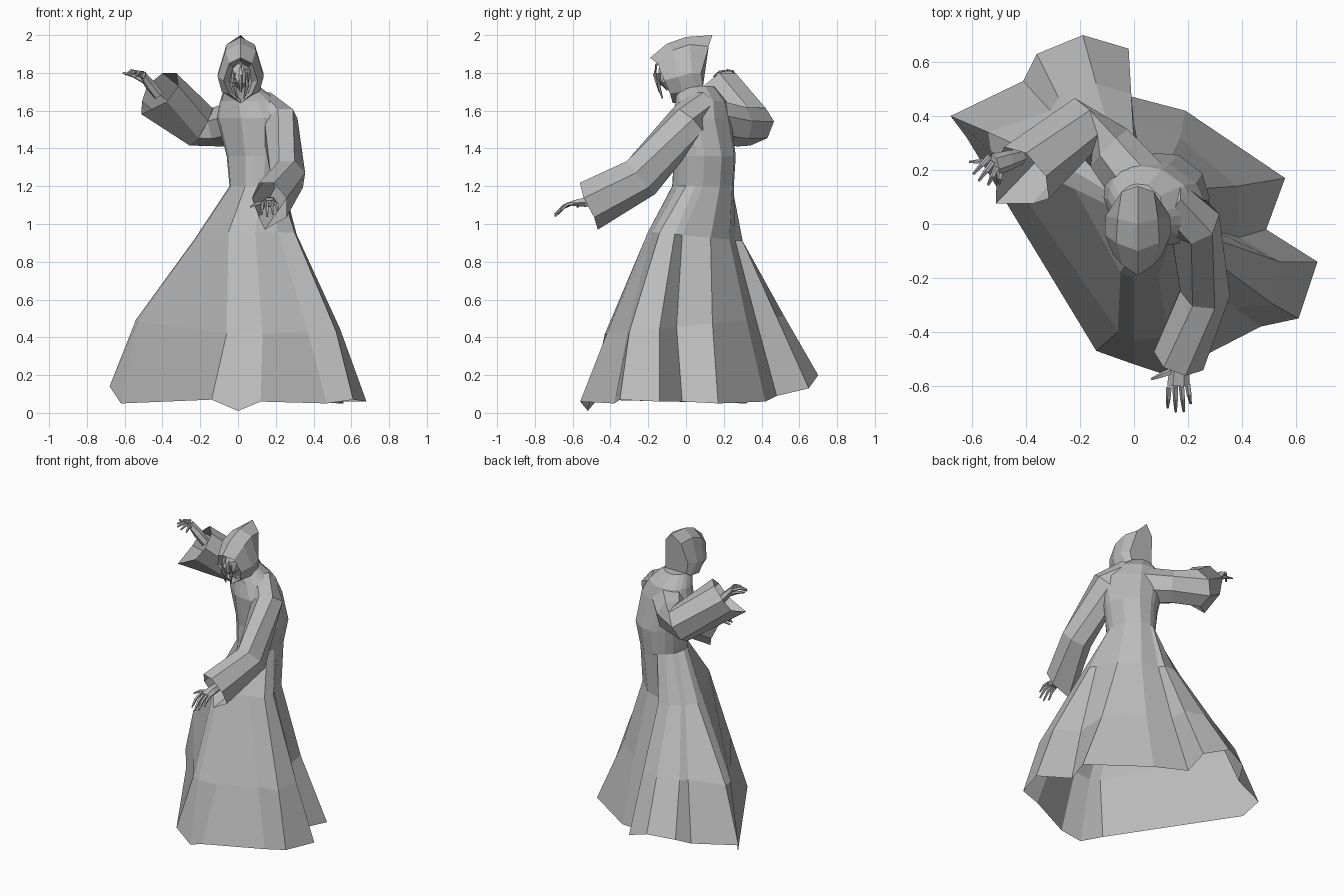
import bpy, bmesh, math
from mathutils import Vector

if "Cube" in bpy.data.objects:
    bpy.data.objects.remove(bpy.data.objects["Cube"], do_unlink=True)

CLOTH = bpy.data.materials.new("grey_cloth")
CLOTH.use_nodes = True
GREY = (0.5, 0.5, 0.5, 1)
CLOTH.diffuse_color = GREY
CLOTH.node_tree.nodes["Principled BSDF"].inputs["Base Color"].default_value = GREY


def finish(name, bm):
    bmesh.ops.recalc_face_normals(bm, faces=bm.faces[:])
    mesh = bpy.data.meshes.new(name)
    bm.to_mesh(mesh)
    bm.free()
    mesh.materials.append(CLOTH)
    obj = bpy.data.objects.new(name, mesh)
    bpy.context.collection.objects.link(obj)
    return obj


def loft(name, rings, cap_start=False, cap_end=False):
    """Skin a row of closed rings that share one point count."""
    bm = bmesh.new()
    rows = [[bm.verts.new(p) for p in ring] for ring in rings]
    for low, high in zip(rows, rows[1:]):
        count = len(low)
        for i in range(count):
            j = (i + 1) % count
            bm.faces.new((low[i], low[j], high[j], high[i]))
    if cap_start:
        bm.faces.new(rows[0])
    if cap_end:
        bm.faces.new(rows[-1])
    return finish(name, bm)


def section(centre, axis, width, height, sides, turn=0.0):
    """Polygon ring across an axis, with its height direction nearest to up."""
    axis = Vector(axis).normalized()
    across = axis.cross(Vector((0, 0, 1))).normalized()
    up = across.cross(axis)
    ring = []
    for i in range(sides):
        a = math.tau * (i + turn) / sides
        ring.append(Vector(centre) + across * width * math.cos(a) + up * height * math.sin(a))
    return ring


def tube(name, path, sizes, sides, cap_start=True, cap_end=True, turn=0.0):
    points = [Vector(p) for p in path]
    rings = []
    for i, p in enumerate(points):
        before, after = points[max(i - 1, 0)], points[min(i + 1, len(points) - 1)]
        rings.append(section(p, after - before, *sizes[i], sides, turn))
    return loft(name, rings, cap_start, cap_end)


# Robe: pleated skirt outlines, counter-clockwise from the front tip
hem = [(0, -.52, .01), (.12, -.56, .06), (.47, -.38, .05), (.61, -.35, .07),
       (.68, -.14, .06), (.49, -.02, .06), (.56, .17, .05), (.19, .42, .06),
       (-.04, .48, .09), (-.02, .65, .13), (-.19, .7, .2), (-.36, .63, .18),
       (-.41, .53, .13), (-.68, .4, .14), (-.62, .32, .05), (-.14, -.47, .07)]
knee = [(0, -.43), (.13, -.42), (.37, -.31), (.52, -.3), (.54, -.14), (.39, -.05),
        (.38, .14), (.17, .32), (0, .37), (-.01, .48), (-.14, .52), (-.28, .47),
        (-.31, .42), (-.54, .34), (-.53, .27), (-.06, -.4)]
hip = [(0, -.2), (.09, -.2), (.21, -.18), (.3, -.14), (.31, -.06), (.29, -.02),
       (.24, .13), (.13, .23), (.02, .26), (0, .3), (-.08, .3), (-.15, .27),
       (-.17, .25), (-.23, .2), (-.22, .13), (-.05, -.18)]
rings = [hem, [(x, y, .46 + .1 * y) for x, y in knee], [(x, y, .94 - .1 * y) for x, y in hip]]

# Torso: ovals that keep the bearing of every pleat (x, y, z, half widths, yaw)
torso = [(.1, .09, 1.2, .145, .165, 0), (.11, .1, 1.36, .17, .165, -.2),
         (.08, .08, 1.56, .2, .15, -.4), (.06, .08, 1.65, .16, .13, -.4),
         (.02, .05, 1.73, .09, .1, 0)]
for cx, cy, z, rx, ry, yaw in torso:
    ring = []
    for i, (x, y) in enumerate(hip):
        even = math.tau * i / len(hip) - math.pi / 2
        bearing = math.atan2(y - .07, x - .08)
        bearing += math.tau * round((even - bearing) / math.tau)
        a = (even + bearing) / 2 - yaw
        u, v = rx * math.cos(a), ry * math.sin(a)
        ring.append((cx + u * math.cos(yaw) - v * math.sin(yaw),
                     cy + u * math.sin(yaw) + v * math.cos(yaw), z))
    rings.append(ring)
loft("robe", rings, cap_end=True)

# Sleeves: faceted, flaring to a cuff that hangs open
lowered = tube("left_sleeve",
               [(.11, .08, 1.63), (.22, .01, 1.54), (.265, -.24, 1.25), (.17, -.495, 1.11)],
               [(.1, .09), (.1, .11), (.095, .12), (.1, .135)], 7, cap_end=False, turn=.25)
raised = tube("right_sleeve",
              [(.04, .12, 1.55), (-.09, .28, 1.52), (-.2, .36, 1.52), (-.41, .18, 1.71)],
              [(.12, .12), (.1, .11), (.11, .12), (.13, .12)], 7, cap_end=False, turn=.25)
for sleeve, droop in ((lowered, (-.05, -.03, -.02)), (raised, (-.05, -.06, -.03))):
    lowest = min(sleeve.data.vertices[-7:], key=lambda v: v.co.z)
    lowest.co += Vector(droop)


# Hands: a palm, four curled fingers and a thumb
def hand(side, wrist, knuckles, spread, tips, thumb):
    wrist, knuckles, spread = Vector(wrist), Vector(knuckles), Vector(spread)
    tube(side + "_palm", [wrist, wrist.lerp(knuckles, .5), knuckles],
         [(.03, .028), (.037, .028), (.042, .016)], 6)
    for i, tip in enumerate(tips):
        root = knuckles + spread * (i - 1.5)
        bend = root.lerp(Vector(tip), .5) + Vector((0, 0, .014))
        tube(f"{side}_finger_{i}", [root, bend, tip], [(.011, .011), (.01, .01), (.005, .005)], 5)
    base = wrist.lerp(knuckles, .5)
    bend = base.lerp(Vector(thumb), .6) + Vector((0, 0, .01))
    tube(side + "_thumb", [base, bend, thumb], [(.014, .014), (.011, .011), (.005, .005)], 5)


hand("left", (.17, -.47, 1.12), (.165, -.6, 1.11), (.023, .004, 0),
     [(.125, -.68, 1.05), (.155, -.695, 1.04), (.185, -.695, 1.05), (.21, -.665, 1.07)],
     (.065, -.575, 1.09))
hand("right", (-.42, .25, 1.68), (-.515, .22, 1.8), (.013, -.02, -.002),
     [(-.595, .185, 1.79), (-.575, .16, 1.785), (-.54, .145, 1.78), (-.5, .15, 1.77)],
     (-.61, .23, 1.8))

# Hood: half outlines from the face opening back to the raised peak, mirrored
half_rings = [
    [(0, -.12, 1.86), (.04, -.1, 1.83), (.06, -.07, 1.75), (.04, -.05, 1.69), (0, -.04, 1.66)],
    [(0, -.19, 1.88), (.06, -.15, 1.85), (.09, -.115, 1.76), (.06, -.085, 1.69), (0, -.07, 1.64)],
    [(0, -.1, 1.955), (.08, -.07, 1.92), (.122, -.04, 1.78), (.1, -.02, 1.7), (0, -.04, 1.64)],
    [(0, 0, 1.99), (.075, .02, 1.95), (.12, .03, 1.8), (.095, .06, 1.71), (0, .08, 1.67)],
    [(0, .14, 2), (.06, .12, 1.94), (.085, .08, 1.8), (.08, .09, 1.73), (0, .12, 1.69)],
]
MID = .014
loft("hood", [[(MID + x, y, z) for x, y, z in half] +
              [(MID - x, y, z) for x, y, z in half[-2:0:-1]] for half in half_rings],
     cap_start=True, cap_end=True)

# Face: faceted skull with a nose ridge and hanging jaw tendrils
bm = bmesh.new()
bmesh.ops.create_icosphere(bm, subdivisions=1, radius=1)
for v in bm.verts:
    v.co = Vector((MID, -.1, 1.785)) + v.co * Vector((.06, .055, .08))
finish("face", bm)
tube("nose_ridge", [(MID, -.155, 1.85), (MID, -.165, 1.79), (MID, -.14, 1.7)],
     [(.006, .008), (.014, .01), (.006, .006)], 5)
for side, label in ((1, "left"), (-1, "right")):
    tube(label + "_tendril",
         [(MID + side * .03, -.145, 1.8), (MID + side * .034, -.145, 1.73), (MID + side * .018, -.125, 1.665)],
         [(.012, .008), (.012, .009), (.004, .004)], 5)
